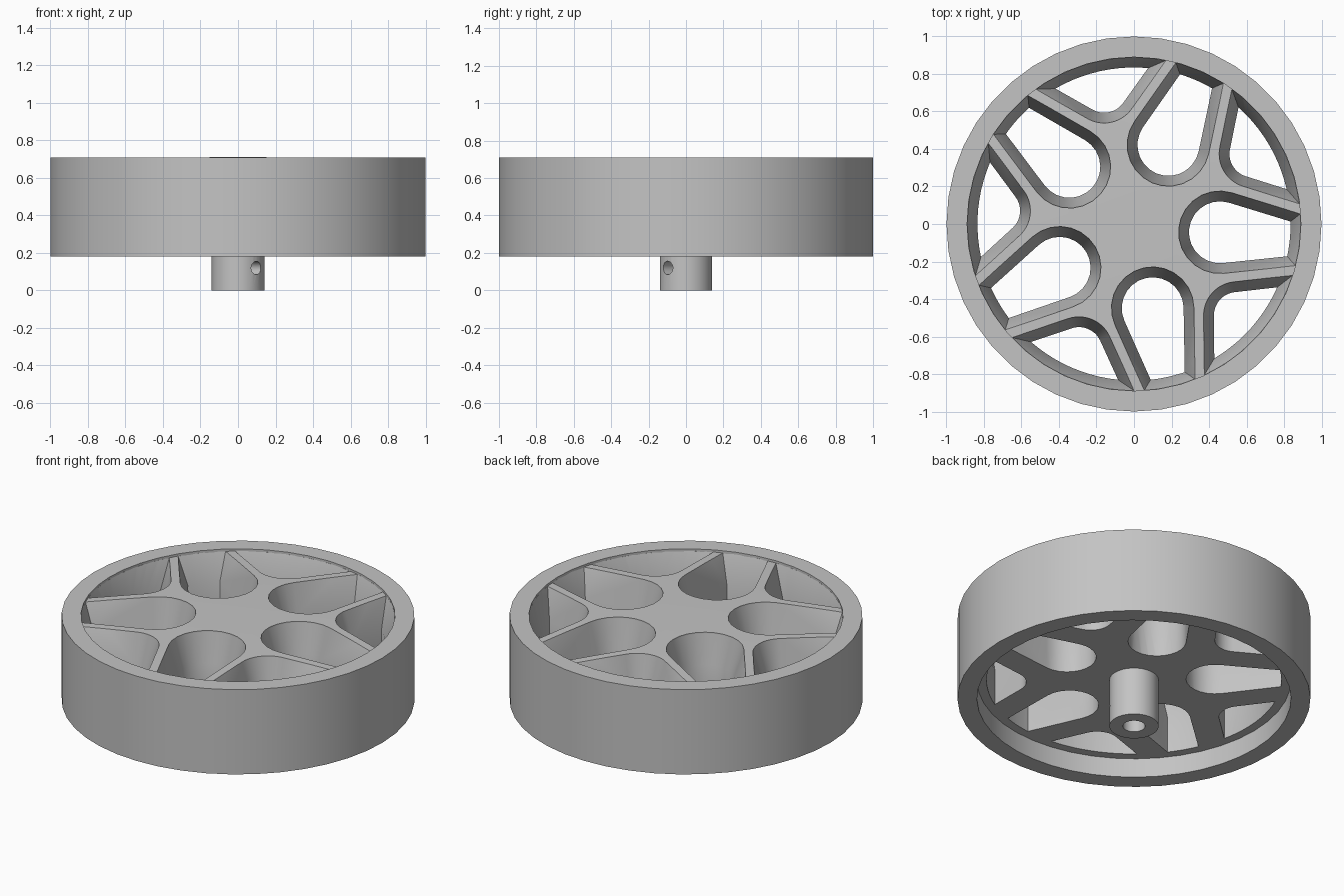
import bpy, bmesh
from math import sin, cos, pi, radians, sqrt
from mathutils import Matrix, Vector

cube = bpy.data.objects.get("Cube")
if cube:
    bpy.data.objects.remove(cube)

RIM_IN, RIM_LOW, TOP, FLOOR = 0.89, 0.18, 0.71, 0.30
CHAMFER = 0.055

grey = bpy.data.materials.new("plain_grey")
grey.use_nodes = True
grey.diffuse_color = (0.55, 0.55, 0.55, 1)
grey.node_tree.nodes["Principled BSDF"].inputs["Base Color"].default_value = grey.diffuse_color


def finish(name, bm):
    bmesh.ops.recalc_face_normals(bm, faces=bm.faces)
    mesh = bpy.data.meshes.new(name)
    bm.to_mesh(mesh)
    bm.free()
    mesh.materials.append(grey)
    obj = bpy.data.objects.new(name, mesh)
    bpy.context.collection.objects.link(obj)
    return obj


def activate(obj):
    bpy.ops.object.select_all(action="DESELECT")
    obj.select_set(True)
    bpy.context.view_layer.objects.active = obj


def smooth(obj):
    activate(obj)
    bpy.ops.object.shade_smooth_by_angle(angle=radians(25))


def lathe(name, profile, steps, closed):
    """Revolve (radius, height) points around the z axis."""
    bm = bmesh.new()
    verts = [bm.verts.new((r, 0, z)) for r, z in profile]
    pairs = list(zip(verts, verts[1:]))
    if closed:
        pairs.append((verts[-1], verts[0]))
    edges = [bm.edges.new(p) for p in pairs]
    bmesh.ops.spin(bm, geom=verts + edges, cent=(0, 0, 0), axis=(0, 0, 1),
                   angle=2 * pi, steps=steps)
    bmesh.ops.remove_doubles(bm, verts=bm.verts, dist=0.0005)
    return finish(name, bm)


def cut(obj, cutter):
    activate(obj)
    mod = obj.modifiers.new("cut", "BOOLEAN")
    mod.operation, mod.solver, mod.object = "DIFFERENCE", "EXACT", cutter
    bpy.ops.object.modifier_apply(modifier=mod.name)
    bpy.data.objects.remove(cutter)


def opening(centre, radius, flare, inset):
    """Outline along +x: round inner end, straight sides, rim arc outside."""
    radius, outer, a = radius - inset, RIM_IN - inset, radians(flare)
    start = pi / 2 + a
    pts = []
    for i in range(15):
        t = start + (2 * pi - 2 * start) * i / 14
        pts.append((centre + radius * cos(t), radius * sin(t)))
    # Where the lower side meets the outer circle
    p, d = Vector(pts[-1]), Vector((cos(a), -sin(a)))
    b = p.dot(d)
    end = p + d * (sqrt(b * b - p.dot(p) + outer * outer) - b)
    half = Vector((1, 0)).angle(end)
    for i in range(11):
        t = half * (i / 5 - 1)
        pts.append((outer * cos(t), outer * sin(t)))
    return pts


def add_opening(bm, angle, centre, radius, flare):
    """Chamfered through-cut lofted from four outlines."""
    turn = Matrix.Rotation(radians(angle), 3, "Z")
    loops = []
    for inset, z in ((0, 0.8), (0, TOP - 0.01), (CHAMFER, 0.53), (CHAMFER, 0.2)):
        loops.append([bm.verts.new(turn @ Vector((x, y, z)))
                      for x, y in opening(centre, radius, flare, inset)])
    for upper, lower in zip(loops, loops[1:]):
        n = len(upper)
        for i in range(n):
            j = (i + 1) % n
            bm.faces.new((upper[i], upper[j], lower[j], lower[i]))
    bm.faces.new(loops[0])
    bm.faces.new(loops[-1])


# Outer rim band
rim = lathe("rim", [(1, RIM_LOW), (1, TOP), (RIM_IN, TOP), (RIM_IN, RIM_LOW)], 44, True)
smooth(rim)

# Gently domed disc, cut into five forked spokes
dome = [(0.895 * i / 5, TOP + 0.001 - 0.015 * (i / 5) ** 2) for i in range(6)]
spokes = lathe("forked_spokes", [(0, FLOOR), (0.895, FLOOR)] + dome[::-1], 44, False)
bm = bmesh.new()
for k in range(5):
    add_opening(bm, 72 * k - 5.5, 0.46, 0.22, -11.5)
    add_opening(bm, 72 * k + 30.5, 0.736, 0.18, 48)
cut(spokes, finish("opening_cutter", bm))
smooth(spokes)

# Hub with blind bore and a set-screw hole
hub = lathe("hub", [(0, 0.32), (0.14, 0.32), (0.14, 0), (0.063, 0), (0.063, 0.29), (0, 0.29)],
            32, False)
bm = bmesh.new()
place = (Matrix.Rotation(radians(-45), 4, "Z") @ Matrix.Translation((0.11, 0, 0.12))
         @ Matrix.Rotation(pi / 2, 4, "Y"))
bmesh.ops.create_cone(bm, cap_ends=True, segments=20, radius1=0.036, radius2=0.036,
                      depth=0.16, matrix=place)
cut(hub, finish("screw_cutter", bm))
smooth(hub)
